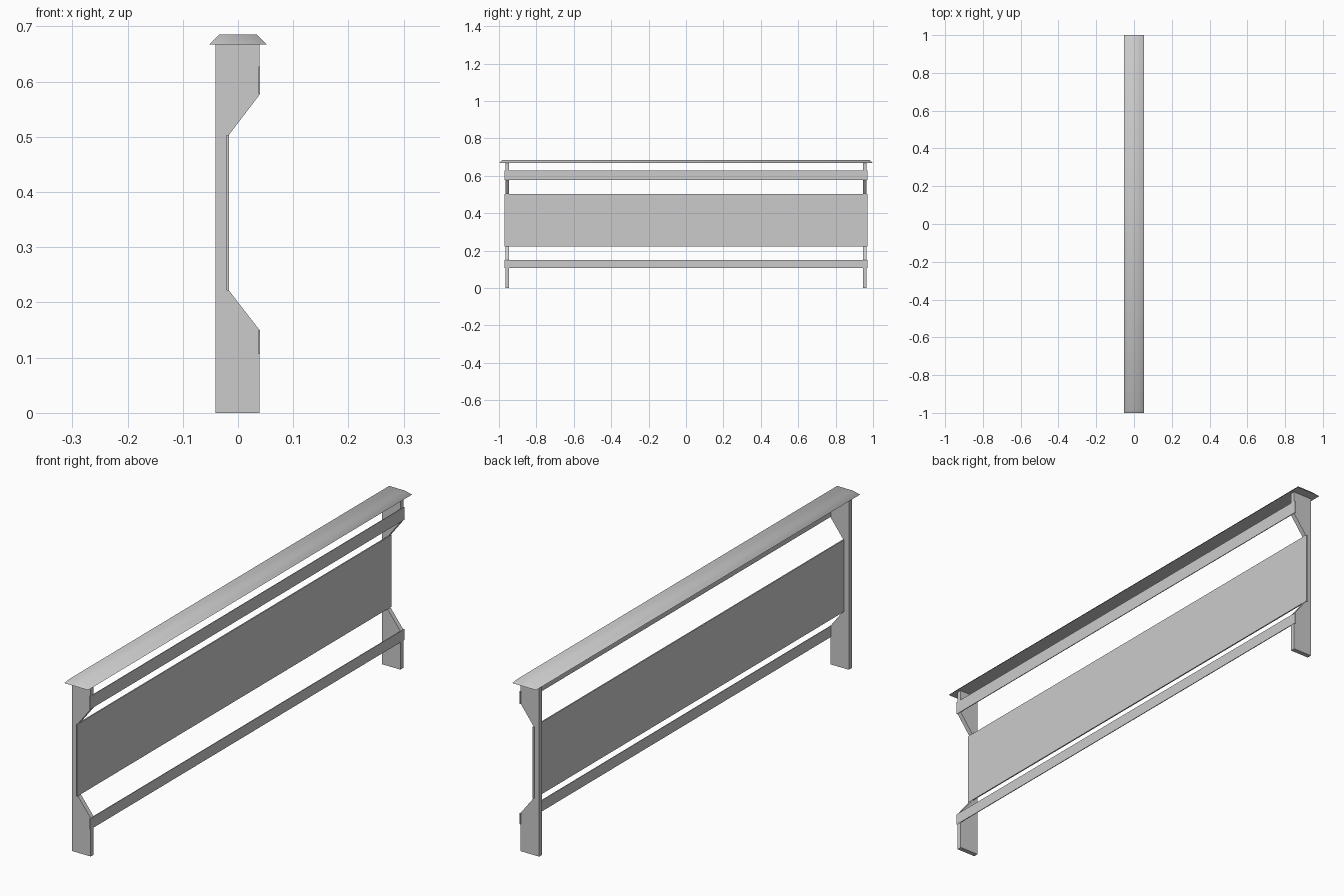
import bpy
import bmesh
from math import radians

default_cube = bpy.data.objects.get("Cube")
if default_cube:
    bpy.data.objects.remove(default_cube, do_unlink=True)

# Single flat grey material
grey = bpy.data.materials.new("plain grey")
grey.use_nodes = True
colour = (0.6, 0.6, 0.6, 1)
grey.diffuse_color = colour
grey.node_tree.nodes["Principled BSDF"].inputs["Base Color"].default_value = colour


def finish(name, bm):
    bmesh.ops.recalc_face_normals(bm, faces=bm.faces)
    mesh = bpy.data.meshes.new(name)
    bm.to_mesh(mesh)
    bm.free()
    mesh.materials.append(grey)
    obj = bpy.data.objects.new(name, mesh)
    bpy.context.collection.objects.link(obj)
    return obj


def extrude_profile(name, profile, y0, y1):
    """Extrude an (x, z) outline along y."""
    bm = bmesh.new()
    face = bm.faces.new([bm.verts.new((x, y0, z)) for x, z in profile])
    new = bmesh.ops.extrude_face_region(bm, geom=[face])["geom"]
    verts = [v for v in new if isinstance(v, bmesh.types.BMVert)]
    bmesh.ops.translate(bm, verts=verts, vec=(0, y1 - y0, 0))
    return finish(name, bm)


def board(name, x0, x1, z0, z1, half_length=0.97):
    outline = [(x0, z0), (x1, z0), (x1, z1), (x0, z1)]
    return extrude_profile(name, outline, -half_length, half_length)


BACK, FRONT, NOTCH, CAP_Z = -0.041, 0.039, -0.016, 0.667

# Notched end posts
post = [(BACK, 0), (FRONT, 0), (FRONT, 0.15), (NOTCH, 0.221),
        (NOTCH, 0.504), (FRONT, 0.576), (FRONT, CAP_Z), (BACK, CAP_Z)]
for label, side in (("front", -1), ("rear", 1)):
    extrude_profile(label + "_post", post, side * 0.947, side * 0.965)

# Long boards
board("centre_panel", NOTCH - 0.005, NOTCH, 0.222, 0.503)
board("upper_rail", FRONT - 0.002, FRONT + 0.001, 0.577, 0.627)
board("lower_rail", FRONT - 0.002, FRONT + 0.001, 0.107, 0.15)

# Cap with sloping edges on all four sides
bm = bmesh.new()
bmesh.ops.create_cube(bm, size=2)
for v in bm.verts:
    inset = 0.018 if v.co.z > 0 else 0
    v.co = (v.co.x * (0.052 - inset), v.co.y * (1 - inset), CAP_Z + inset)
cap = finish("top_cap", bm)
bpy.ops.object.select_all(action="DESELECT")
cap.select_set(True)
bpy.context.view_layer.objects.active = cap
bpy.ops.object.shade_smooth_by_angle(angle=radians(70))
